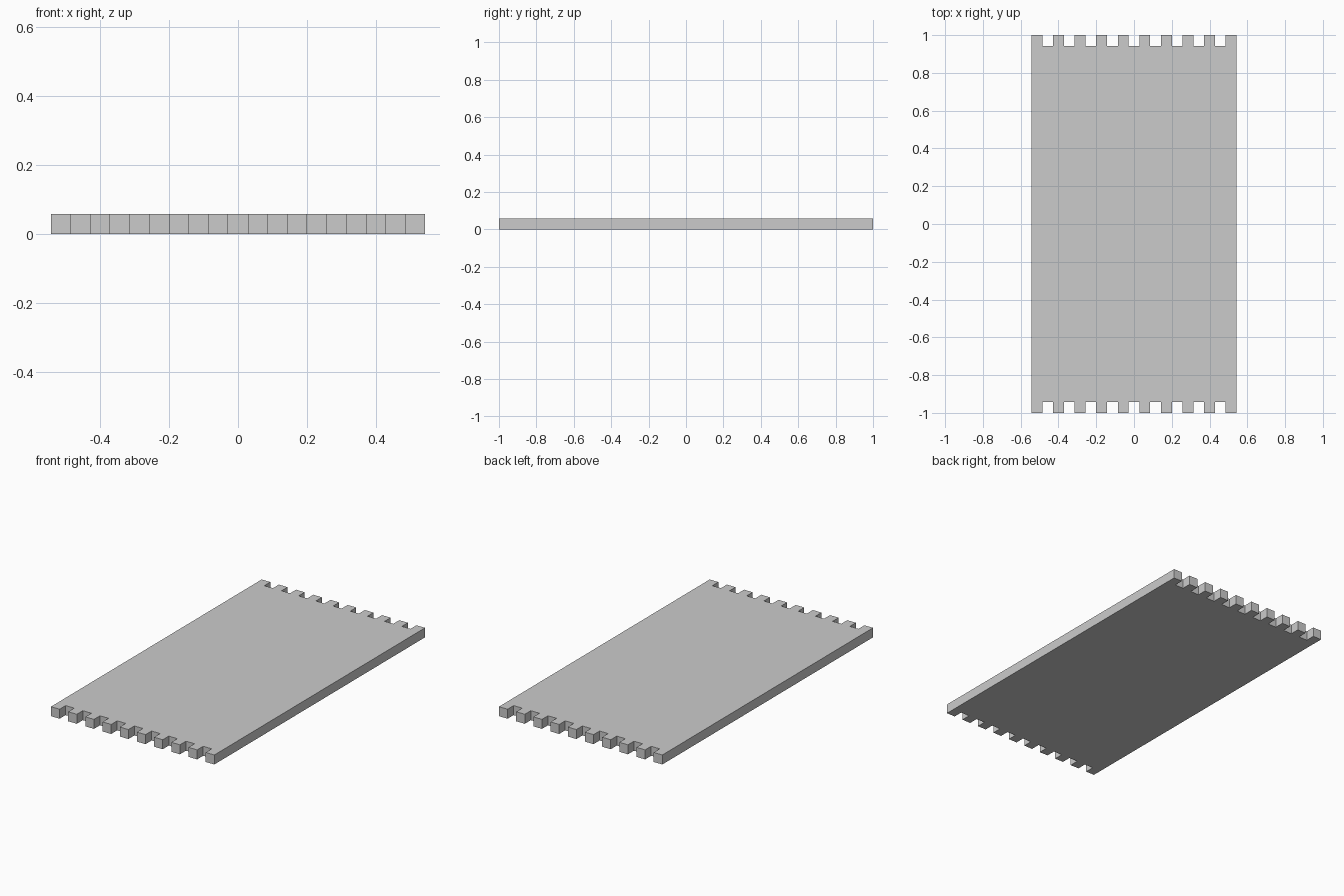
import bpy
import bmesh

if "Cube" in bpy.data.objects:
    bpy.data.objects.remove(bpy.data.objects["Cube"])

U = 2 / 35           # one module: finger width, finger depth and board thickness
COLS = 19            # 10 fingers and 9 notches across the width
HALF_W = COLS * U / 2
HALF_L = 1.0

# Finger-jointed front edge, walked left to right
front = []
for i in range(COLS):
    y = -HALF_L if i % 2 == 0 else -HALF_L + U
    front += [(-HALF_W + i * U, y), (-HALF_W + (i + 1) * U, y)]

# Back edge is the same edge turned half a circle
outline = front + [(-x, -y) for x, y in front]

# Flat board outline, extruded to thickness
bm = bmesh.new()
face = bm.faces.new([bm.verts.new((x, y, 0)) for x, y in outline])
top = bmesh.ops.extrude_face_region(bm, geom=[face], use_keep_orig=True)
bmesh.ops.translate(bm, vec=(0, 0, U),
                    verts=[v for v in top["geom"] if isinstance(v, bmesh.types.BMVert)])
bmesh.ops.recalc_face_normals(bm, faces=bm.faces)

mesh = bpy.data.meshes.new("finger_joint_panel")
bm.to_mesh(mesh)
bm.free()
panel = bpy.data.objects.new("finger_joint_panel", mesh)
bpy.context.collection.objects.link(panel)
